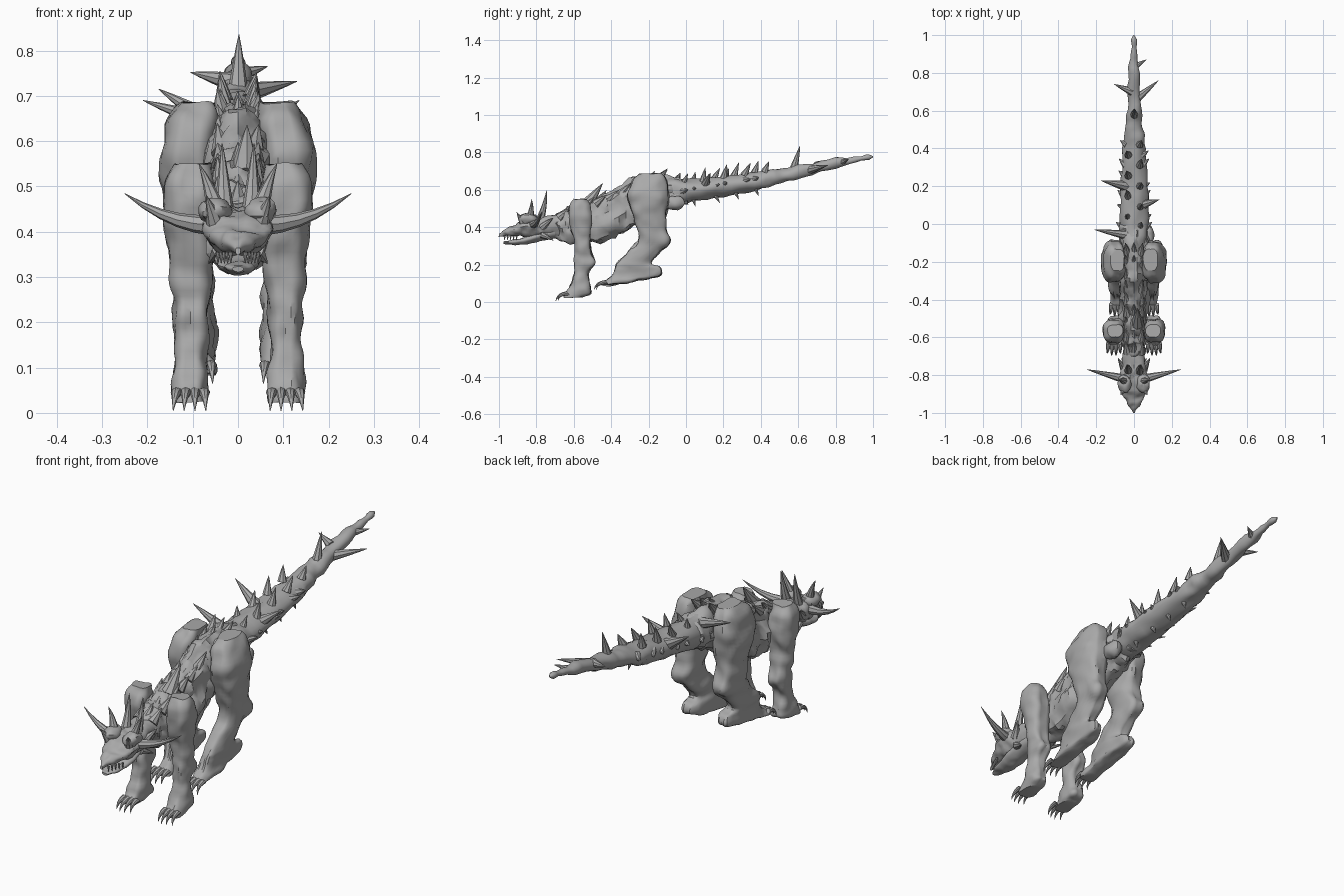
import bpy, bmesh, math, random
from mathutils import Vector, noise

random.seed(4)
if "Cube" in bpy.data.objects:
    bpy.data.objects.remove(bpy.data.objects["Cube"])

# Single stone grey material
grey = bpy.data.materials.new("stone_grey")
grey.use_nodes = True
colour = (0.4, 0.4, 0.4, 1)
grey.diffuse_color = colour
grey.node_tree.nodes["Principled BSDF"].inputs["Base Color"].default_value = colour
parts = []


def finish(name, bm, rough=0.0, freq=20):
    """Roughen the skin, then make the object."""
    bmesh.ops.recalc_face_normals(bm, faces=bm.faces[:])
    bm.normal_update()
    moves = [(v, v.normal * noise.noise(v.co * freq) * rough) for v in bm.verts]
    for v, move in moves:
        v.co += move
    mesh = bpy.data.meshes.new(name)
    bm.to_mesh(mesh)
    bm.free()
    mesh.materials.append(grey)
    ob = bpy.data.objects.new(name, mesh)
    bpy.context.collection.objects.link(ob)
    parts.append(ob)


def skin(bm, rings):
    """Bridge rings of points into a closed tube."""
    loops = [[bm.verts.new(p) for p in ring] for ring in rings]
    n = len(loops[0])
    for lo, hi in zip(loops, loops[1:]):
        for i in range(n):
            j = (i + 1) % n
            bm.faces.new((lo[i], lo[j], hi[j], hi[i]))
    bm.faces.new(loops[0])
    bm.faces.new(loops[-1])


def smooth_stations(stations, steps=5):
    """Catmull-Rom blend between cross-section stations."""
    s = [stations[0]] + stations + [stations[-1]]
    out = []
    for k in range(1, len(s) - 2):
        for q in range(steps):
            t = q / steps
            out.append([0.5 * (2 * b + (c - a) * t + (2 * a - 5 * b + 4 * c - d) * t * t
                               + (3 * b - a - 3 * c + d) * t ** 3)
                        for a, b, c, d in zip(*s[k - 1:k + 3])])
    return out + [stations[-1]]


def loft(name, stations, place, power=2.0, groove=0.0, flare=0.0, rough=0.01, freq=20, seg=28):
    """Station: (distance, a low, a high, b low, b high)."""
    rings = []
    for t, a0, a1, b0, b1 in smooth_stations(stations):
        ring = []
        for i in range(seg):
            th = math.tau * i / seg
            c, s = math.cos(th), math.sin(th)
            a = math.copysign(abs(c) ** (2 / power), c)
            b = math.copysign(abs(s) ** (2 / power), s)
            a *= 1 - groove * math.exp(-(s / 0.2) ** 2)
            b *= 1 + flare * a
            ring.append(place(t, (a0 + a1) / 2 + a * (a1 - a0) / 2,
                              (b0 + b1) / 2 + b * (b1 - b0) / 2))
        rings.append(ring)
    bm = bmesh.new()
    skin(bm, rings)
    finish(name, bm, rough, freq)


def along_y(y, z, x):
    return Vector((x, y, z))


def trunk(name, stations, **kw):
    loft(name, [(y, z0, z1, -w, w) for y, z0, z1, w in stations], along_y, **kw)


def spike(bm, base, tip, r, sag=(0, 0, 0)):
    """Tapered, slightly bent horn."""
    base, tip = Vector(base), Vector(tip)
    axis = (tip - base).normalized()
    u = axis.orthogonal().normalized()
    w = axis.cross(u)
    rings = []
    for k in range(6):
        t = k / 5
        mid = base.lerp(tip, t) + Vector(sag) * 4 * t * (1 - t)
        rad = r * (1 - t) ** 0.9 + 0.0008
        rings.append([mid + (u * math.cos(a) + w * math.sin(a)) * rad
                      for a in (math.tau * i / 8 for i in range(8))])
    skin(bm, rings)


# Torso, neck and tail
trunk("torso", [(-0.71, 0.36, 0.45, 0.04), (-0.66, 0.33, 0.49, 0.06), (-0.58, 0.32, 0.53, 0.068),
                (-0.48, 0.31, 0.56, 0.072), (-0.38, 0.35, 0.6, 0.075), (-0.28, 0.4, 0.66, 0.075),
                (-0.18, 0.45, 0.68, 0.075), (-0.08, 0.5, 0.67, 0.075), (0.0, 0.53, 0.65, 0.06)],
      flare=-0.15, rough=0.028, freq=24)
trunk("tail", [(-0.12, 0.51, 0.66, 0.065), (0.0, 0.53, 0.66, 0.075), (0.2, 0.565, 0.67, 0.07),
               (0.4, 0.605, 0.695, 0.06), (0.5, 0.635, 0.71, 0.045), (0.6, 0.66, 0.73, 0.035),
               (0.8, 0.715, 0.765, 0.025), (0.92, 0.75, 0.78, 0.018), (1.0, 0.775, 0.78, 0.002)],
      rough=0.014, freq=18)

# Head: skull with a narrow muzzle, and a hanging jaw
trunk("skull", [(-1.0, 0.35, 0.365, 0.006), (-0.965, 0.347, 0.39, 0.028), (-0.92, 0.35, 0.41, 0.05),
                (-0.87, 0.345, 0.44, 0.07), (-0.81, 0.34, 0.455, 0.075), (-0.75, 0.34, 0.465, 0.06),
                (-0.67, 0.35, 0.47, 0.055)], flare=0.25, groove=0.12, rough=0.012, freq=30)
trunk("lower_jaw", [(-0.975, 0.312, 0.322, 0.012), (-0.94, 0.308, 0.33, 0.03),
                    (-0.87, 0.305, 0.345, 0.045), (-0.8, 0.32, 0.37, 0.048),
                    (-0.7, 0.34, 0.4, 0.04)], flare=0.2, rough=0.006, freq=30)

for side, s in (("right", -1), ("left", 1)):
    # Legs: thick slabs with a seam down the middle
    def upright(z, y, x, s=s):
        return Vector((s * x, y, z))

    loft(side + "_front_leg", [
        (0.55, -0.6, -0.53, 0.06, 0.14), (0.5, -0.63, -0.505, 0.052, 0.162),
        (0.42, -0.625, -0.5, 0.05, 0.16), (0.34, -0.6, -0.51, 0.055, 0.15),
        (0.27, -0.595, -0.505, 0.06, 0.147), (0.21, -0.6, -0.482, 0.068, 0.142),
        (0.15, -0.6, -0.52, 0.07, 0.14), (0.08, -0.625, -0.51, 0.065, 0.145),
        (0.045, -0.65, -0.505, 0.065, 0.145), (0.025, -0.655, -0.55, 0.07, 0.14)],
        upright, power=2.6, groove=0.1, rough=0.01, freq=22)
    loft(side + "_hind_leg", [
        (0.685, -0.25, -0.13, 0.05, 0.125), (0.65, -0.29, -0.1, 0.047, 0.15),
        (0.56, -0.315, -0.088, 0.045, 0.172), (0.48, -0.295, -0.1, 0.045, 0.165),
        (0.4, -0.265, -0.105, 0.05, 0.155), (0.33, -0.26, -0.08, 0.055, 0.15),
        (0.27, -0.31, -0.13, 0.055, 0.14), (0.21, -0.37, -0.18, 0.055, 0.135),
        (0.18, -0.385, -0.135, 0.05, 0.13), (0.14, -0.405, -0.14, 0.05, 0.13),
        (0.115, -0.43, -0.25, 0.05, 0.13), (0.09, -0.45, -0.4, 0.055, 0.125)],
        upright, power=2.6, groove=0.08, rough=0.012, freq=18)

    # Four hooked claws on each foot
    for name, x0, y, z in (("front", 0.075, -0.63, 0.045), ("hind", 0.06, -0.425, 0.105)):
        bm = bmesh.new()
        for i in range(4):
            x = s * (x0 + 0.02 * i)
            reach = 0.055 + 0.012 * (i in (1, 2))
            spike(bm, (x, y, z), (x + s * 0.004 * (i - 1), y - reach, z - 0.04), 0.013, (0, -0.012, 0.01))
        finish(side + "_" + name + "_claws", bm)

    # Swept horns and crest
    bm = bmesh.new()
    spike(bm, (s * 0.05, -0.82, 0.415), (s * 0.25, -0.77, 0.484), 0.024, (0, 0.0, -0.018))
    spike(bm, (s * 0.045, -0.84, 0.43), (s * 0.086, -0.825, 0.55), 0.024, (s * -0.004, 0.005, 0))
    spike(bm, (s * 0.03, -0.78, 0.44), (s * 0.035, -0.745, 0.595), 0.022, (0, 0.005, 0))
    spike(bm, (s * 0.05, -0.87, 0.42), (s * 0.07, -0.905, 0.48), 0.02)
    spike(bm, (s * 0.05, -0.77, 0.4), (s * 0.085, -0.71, 0.45), 0.022)
    spike(bm, (s * 0.04, -0.77, 0.36), (s * 0.065, -0.71, 0.33), 0.018)
    finish(side + "_horns", bm)

    # Heavy brow over the eye
    bm = bmesh.new()
    bmesh.ops.create_uvsphere(bm, u_segments=16, v_segments=10, radius=1)
    for v in bm.verts:
        v.co = Vector((s * 0.05 + v.co.x * 0.036, -0.845 + v.co.y * 0.05, 0.445 + v.co.z * 0.03))
    finish(side + "_brow", bm, 0.008, 40)

    # Teeth along the muzzle
    bm = bmesh.new()
    for i in range(5):
        p = Vector((s * (0.016 + 0.007 * i), -0.97 + 0.016 * i, 0.355))
        spike(bm, p, p - Vector((0, 0, 0.025)), 0.005)
    finish(side + "_teeth", bm)

# Ragged back plates leaning towards the tail
bm = bmesh.new()
for i in range(9):
    y = -0.68 + 0.065 * i
    z = 0.45 + 0.38 * (y + 0.68)
    for x in (-0.035, 0, 0.035):
        h = random.uniform(0.06, 0.085) - abs(x) * 0.5
        spike(bm, (x, y, z), (x * 1.3, y + 0.06, z + h), 0.024)
spike(bm, (0.015, -0.53, 0.52), (0.02, -0.445, 0.635), 0.035)
finish("back_plates", bm)

# Large tail spikes
bm = bmesh.new()
for base, tip, r in (
        ((0, 0.57, 0.69), (0.002, 0.61, 0.835), 0.025),
        ((-0.03, -0.06, 0.63), (-0.21, -0.03, 0.69), 0.026),
        ((-0.04, 0.2, 0.63), (-0.175, 0.23, 0.715), 0.028),
        ((-0.01, 0.7, 0.73), (-0.105, 0.74, 0.752), 0.022),
        ((0.01, 0.66, 0.705), (0.13, 0.76, 0.732), 0.024),
        ((0.04, 0.1, 0.62), (0.135, 0.13, 0.69), 0.026),
        ((0.0, 0.83, 0.745), (0.065, 0.87, 0.765), 0.018)):
    spike(bm, base, tip, r)
finish("large_tail_spikes", bm)

# Small thorns over the top, flanks and underside of the tail
bm = bmesh.new()
for i in range(9):
    y = -0.02 + 0.055 * i
    mid = 0.595 + 0.17 * y
    w = 0.07 - 0.05 * y
    lean = random.uniform(0.01, 0.04)
    for s in (-1, 1):
        if (i + s) % 3:
            spike(bm, (s * w * 0.8, y, mid), (s * (w + 0.025), y + lean, mid + 0.01 * s), 0.02)
    spike(bm, (0.03 * (-1) ** i, y, mid + 0.03), (0.04 * (-1) ** i, y + lean, mid + random.uniform(0.08, 0.11)), 0.02)
    if i % 2:
        spike(bm, (0.02, y, mid - 0.03), (0.025, y + lean, mid - 0.09), 0.016)
finish("tail_thorns", bm)

# Lump beside the tail root
bm = bmesh.new()
bmesh.ops.create_uvsphere(bm, u_segments=16, v_segments=10, radius=1)
for v in bm.verts:
    v.co = Vector((0.075 + v.co.x * 0.035, -0.06 + v.co.y * 0.055, 0.53 + v.co.z * 0.04))
finish("hip_lump", bm, 0.01, 25)

# Smooth shading with sharp edges kept
bpy.ops.object.select_all(action='DESELECT')
for ob in parts:
    ob.select_set(True)
bpy.context.view_layer.objects.active = parts[0]
bpy.ops.object.shade_smooth_by_angle(angle=math.radians(35))
